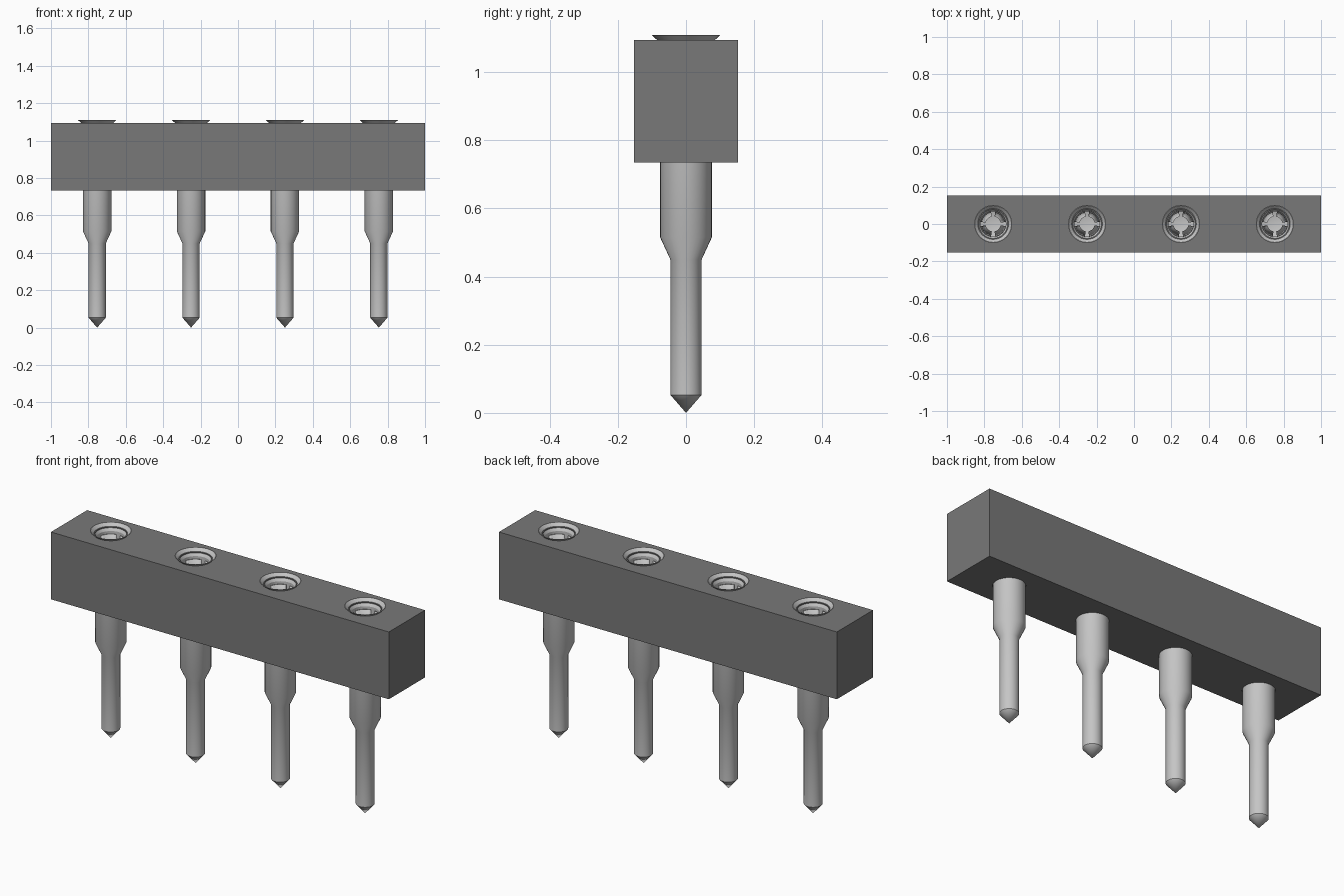
import bpy, bmesh, math

cube = bpy.data.objects.get("Cube")
if cube:
    bpy.data.objects.remove(cube, do_unlink=True)

PIN_X = [-0.753, -0.251, 0.251, 0.753]
SEGMENTS = 32


def material(name, value):
    mat = bpy.data.materials.new(name)
    mat.use_nodes = True
    color = (value, value, value, 1)
    mat.diffuse_color = color
    mat.node_tree.nodes["Principled BSDF"].inputs["Base Color"].default_value = color
    return mat


dark_grey = material("dark grey plastic", 0.19)
light_grey = material("light grey metal", 0.56)


def finish(name, bm, mat, x=0, smooth=True):
    bmesh.ops.recalc_face_normals(bm, faces=bm.faces)
    mesh = bpy.data.meshes.new(name)
    bm.to_mesh(mesh)
    bm.free()
    mesh.materials.append(mat)
    obj = bpy.data.objects.new(name, mesh)
    obj.location.x = x
    bpy.context.collection.objects.link(obj)
    bpy.ops.object.select_all(action="DESELECT")
    obj.select_set(True)
    bpy.context.view_layer.objects.active = obj
    if smooth:
        bpy.ops.object.shade_smooth_by_angle(angle=math.radians(25))
    return obj


def sweep(bm, profile, start=0.0, angle=math.tau, steps=SEGMENTS):
    """Turn an (r, z) profile around the z axis."""
    verts = [bm.verts.new((r, 0, z)) for r, z in profile]
    edges = [bm.edges.new(pair) for pair in zip(verts, verts[1:])]
    from_matrix = [(math.cos(start), -math.sin(start)), (math.sin(start), math.cos(start))]
    for v in verts:
        r = v.co.x
        v.co.x, v.co.y = r * from_matrix[0][0], r * from_matrix[1][0]
    bmesh.ops.spin(bm, geom=verts + edges, cent=(0, 0, 0), axis=(0, 0, 1),
                   angle=angle, steps=steps)
    bmesh.ops.remove_doubles(bm, verts=bm.verts, dist=0.0002)


# Housing block with four sockets
bm = bmesh.new()
bmesh.ops.create_cube(bm, size=1)
bmesh.ops.scale(bm, vec=(2, 0.306, 0.36), verts=bm.verts)
bmesh.ops.translate(bm, vec=(0, 0, 0.914), verts=bm.verts)
housing = finish("housing", bm, dark_grey, smooth=False)

for x in PIN_X:
    bm = bmesh.new()
    bmesh.ops.create_cone(bm, cap_ends=True, segments=SEGMENTS, radius1=0.077,
                          radius2=0.077, depth=0.8)
    cutter = finish("socket_cutter", bm, dark_grey, x, smooth=False)
    cutter.location.z = 0.914
    cutter.hide_render = True
    bpy.context.view_layer.objects.active = housing
    cut = housing.modifiers.new("socket", "BOOLEAN")
    cut.operation = "DIFFERENCE"
    cut.solver = "EXACT"
    cut.object = cutter
    bpy.ops.object.modifier_apply(modifier=cut.name)
    bpy.data.objects.remove(cutter, do_unlink=True)

# Turned pin: point, shaft, shoulder, sleeve, flared rim, then the bore
PIN = [(0, 0), (0.046, 0.053), (0.046, 0.45), (0.076, 0.515), (0.076, 1.086),
       (0.102, 1.109), (0.098, 1.109), (0.074, 1.086), (0.068, 1.075),
       (0.068, 0.56), (0, 0.54)]
# Spring finger leaning inwards
FINGER = [(0.066, 1.06), (0.065, 0.97), (0.042, 0.72)]

for i, x in enumerate(PIN_X, 1):
    bm = bmesh.new()
    sweep(bm, PIN)
    finish(f"pin_{i}", bm, light_grey, x)

    bm = bmesh.new()
    for k in range(4):
        sweep(bm, FINGER, math.radians(90 * k + 10), math.radians(70), 6)
    clip = finish(f"spring_clip_{i}", bm, light_grey, x)
    shell = clip.modifiers.new("thickness", "SOLIDIFY")
    shell.thickness = 0.004
    shell.offset = 0
